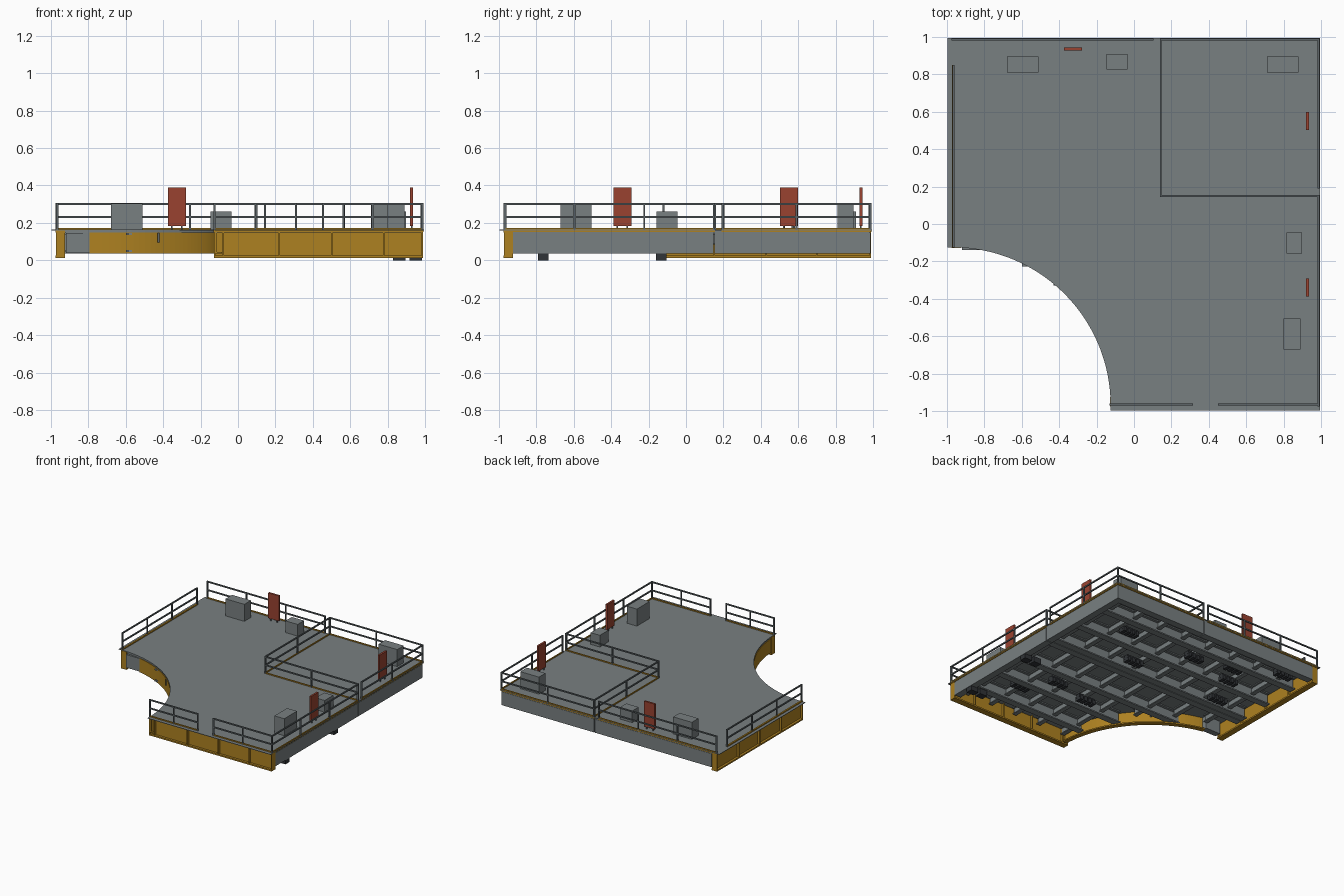
import bpy, bmesh, math

if "Cube" in bpy.data.objects:
    bpy.data.objects.remove(bpy.data.objects["Cube"])

def mat(name, c):
    m = bpy.data.materials.new(name)
    m.diffuse_color = (*c, 1)
    m.use_nodes = True
    m.node_tree.nodes["Principled BSDF"].inputs["Base Color"].default_value = m.diffuse_color
    return m

GREY = mat("steel_grey", (0.19, 0.215, 0.22))
YELLOW = mat("safety_yellow", (0.42, 0.22, 0.015))
RED = mat("panel_red", (0.32, 0.055, 0.03))
RAIL = mat("rail_grey", (0.11, 0.13, 0.138))
DARK = mat("dark_rubber", (0.03, 0.034, 0.038))

def finish(name, bm, m):
    bmesh.ops.recalc_face_normals(bm, faces=bm.faces)
    me = bpy.data.meshes.new(name)
    bm.to_mesh(me)
    bm.free()
    me.materials.append(m)
    ob = bpy.data.objects.new(name, me)
    bpy.context.collection.objects.link(ob)
    return ob

def boxes(name, items, m):
    """One object from boxes given as (x0, x1, y0, y1, z0, z1)."""
    bm = bmesh.new()
    for x0, x1, y0, y1, z0, z1 in items:
        vs = bmesh.ops.create_cube(bm, size=1)["verts"]
        for v in vs:
            v.co.x = x1 if v.co.x > 0 else x0
            v.co.y = y1 if v.co.y > 0 else y0
            v.co.z = z1 if v.co.z > 0 else z0
    return finish(name, bm, m)

def prism(name, pts, z0, z1, m):
    bm = bmesh.new()
    f = bm.faces.new([bm.verts.new((x, y, z0)) for x, y in pts])
    up = bmesh.ops.extrude_face_region(bm, geom=[f])["geom"]
    for v in up:
        if isinstance(v, bmesh.types.BMVert):
            v.co.z = z1
    return finish(name, bm, m)

def along(axis, a, b, c0, c1, z0, z1):
    """Box running a..b on the axis, c0..c1 across it."""
    return (a, b, c0, c1, z0, z1) if axis == "x" else (c0, c1, a, b, z0, z1)

def ibeam(axis, a, b, c, w, z0, z1, t=0.01):
    return [along(axis, a, b, c - t / 2, c + t / 2, z0, z1),
            along(axis, a, b, c - w / 2, c + w / 2, z0, z0 + t),
            along(axis, a, b, c - w / 2, c + w / 2, z1 - t, z1)]

# Quarter-round bay cut out of the front left corner
CX = CY = -0.97
R = 0.845
def arc(r, a0, a1, n=32):
    return [(CX + r * math.cos(math.radians(a0 + (a1 - a0) * i / n)),
             CY + r * math.sin(math.radians(a0 + (a1 - a0) * i / n))) for i in range(n + 1)]

def outline(e0, e1, r):
    return arc(r, 0, 90) + [(e0, CY + r), (e0, e1), (e1, e1), (e1, e0), (CX + r, e0)]

# Deck: thin top plate with an overhang, heavier plate below
prism("deck_plate", outline(-0.998, 0.994, R), 0.160, 0.164, GREY)
prism("deck_underplate", outline(-0.97, 0.985, R + 0.005), 0.145, 0.160, GREY)

# Curved yellow fascia with narrow flanges
prism("curved_fascia", arc(R, 0, 78) + arc(R + 0.012, 78, 0), 0.04, 0.148, YELLOW)
prism("curved_flange", arc(R, 0, 78) + arc(R + 0.04, 78, 0), 0.035, 0.045, YELLOW)
boxes("fascia_bracket", [(-0.43, -0.42, -0.33, -0.30, 0.095, 0.145)], RAIL)
boxes("fascia_end_box", [(-0.92, -0.785, -0.14, -0.09, 0.038, 0.145)], GREY)

# Yellow edge beams on the front and left, with stiffeners
def edge_beam(name, axis, a, b, marks):
    it = ibeam(axis, a, b, -0.95, 0.05, 0.013, 0.160, 0.012)
    for p in marks:
        it.append(along(axis, p - 0.004, p + 0.004, -0.974, -0.926, 0.02, 0.155))
    boxes(name, it, YELLOW)

edge_beam("front_edge_beam", "x", -0.128, 0.988, [-0.124, -0.08, 0.22, 0.5, 0.78, 0.984])
edge_beam("left_edge_beam", "y", -0.128, 0.988, [-0.124, 0.15, 0.43, 0.7, 0.984])

# Grey channel walls on the right and back, split where the deck sections meet
def channel(axis, a, b):
    return [along(axis, a, b, 0.975, 0.987, 0.036, 0.146),
            along(axis, a, b, 0.93, 0.987, 0.036, 0.046),
            along(axis, a, b, 0.93, 0.987, 0.136, 0.146)]

boxes("right_wall", channel("y", -0.925, 0.146) + channel("y", 0.152, 0.987), GREY)
boxes("back_wall", channel("x", -0.925, 0.137) + channel("x", 0.143, 0.987), GREY)

# Underside girders along x, trimmed at the round bay
girders = []
for y in (0.75, 0.45, 0.18, 0.12, -0.2, -0.48, -0.75):
    x0 = -0.93
    if y < CY + R + 0.03:
        x0 = CX + math.sqrt((R + 0.02) ** 2 - (y + 0.025 - CY) ** 2) + 0.03
    girders += ibeam("x", x0, 0.975, y, 0.055, 0.045, 0.146)
boxes("underside_girders", girders, GREY)

# Smaller joists along y
joists = []
for i in range(8):
    x = -0.78 + i * 0.235
    y0 = -0.93
    if x < CX + R + 0.03:
        y0 = CY + math.sqrt((R + 0.02) ** 2 - (x - 0.02 - CX) ** 2) + 0.03
    joists += ibeam("y", y0, 0.975, x, 0.035, 0.085, 0.146, 0.008)
boxes("underside_joists", joists, GREY)

# Rubber feet under the right edge and slatted dark pads under the deck
feet = []
for y in (-0.762, -0.132):
    for x in (0.862, 0.95):
        feet.append((x - 0.034, x + 0.034, y - 0.028, y + 0.028, 0.0, 0.046))
boxes("rubber_feet", feet, DARK)
pads = []
for x, y in ((0.47, -0.33), (0.66, -0.55), (0.14, -0.4), (0.24, 0.28), (-0.07, 0.62),
             (-0.49, 0.52), (-0.61, 0.25), (-0.75, 0.85), (-0.4, 0.68), (0.55, 0.6)):
    for i in range(4):
        px = x - 0.06 + i * 0.04
        pads.append((px - 0.014, px + 0.014, y - 0.028, y + 0.028, 0.05, 0.085))
    pads.append((x - 0.075, x + 0.075, y - 0.02, y + 0.02, 0.07, 0.1))
boxes("underside_pads", pads, DARK)

# Railings: two bars and evenly spaced posts, with a yellow toe board
rails, toes = [], []
def railing(axis, a, b, c, spans):
    h = 0.005
    for z in (0.232, 0.301):
        rails.append(along(axis, a, b, c - h, c + h, z - h, z + h))
    for i in range(spans + 1):
        p = a + h + (b - a - 2 * h) * i / spans
        rails.append(along(axis, p - h, p + h, c - h, c + h, 0.162, 0.301))
    toes.append(along(axis, a, b, c - 0.004, c + 0.004, 0.152, 0.173))

railing("y", -0.975, 0.155, 0.987, 3)
railing("y", 0.19, 0.992, 0.987, 2)
railing("x", -0.975, 0.105, 0.987, 3)
railing("x", 0.14, 0.992, 0.987, 2)
railing("y", 0.15, 0.987, 0.143, 2)
railing("x", 0.14, 0.987, 0.15, 2)
railing("x", -0.13, 0.315, -0.966, 2)
railing("x", 0.45, 0.99, -0.966, 2)
railing("y", -0.125, 0.85, -0.966, 3)
boxes("railings", rails, RAIL)
boxes("toe_boards", toes, YELLOW)
boxes("left_toe_strip", [(-0.974, -0.961, -0.125, 0.85, 0.16, 0.173)], YELLOW)

# Equipment cabinets on the deck
boxes("large_cabinets", [(-0.68, -0.51, 0.81, 0.895, 0.16, 0.304),
                         (0.71, 0.88, 0.81, 0.895, 0.16, 0.304),
                         (0.80, 0.89, -0.67, -0.505, 0.16, 0.304)], GREY)
boxes("small_cabinets", [(-0.147, -0.035, 0.825, 0.908, 0.16, 0.26),
                         (0.815, 0.898, -0.157, -0.045, 0.16, 0.26)], GREY)

# Red sign panels on short legs
boxes("red_panels", [(-0.375, -0.278, 0.927, 0.943, 0.183, 0.39),
                     (0.92, 0.936, 0.503, 0.598, 0.183, 0.39),
                     (0.92, 0.936, -0.388, -0.292, 0.183, 0.39)], RED)
legs = []
for s in (0.02, 0.075):
    legs += [(-0.375 + s - 0.004, -0.375 + s + 0.004, 0.931, 0.939, 0.16, 0.19)]
    legs += [(0.924, 0.932, y + s - 0.004, y + s + 0.004, 0.16, 0.19) for y in (0.503, -0.388)]
boxes("panel_legs", legs, RAIL)
